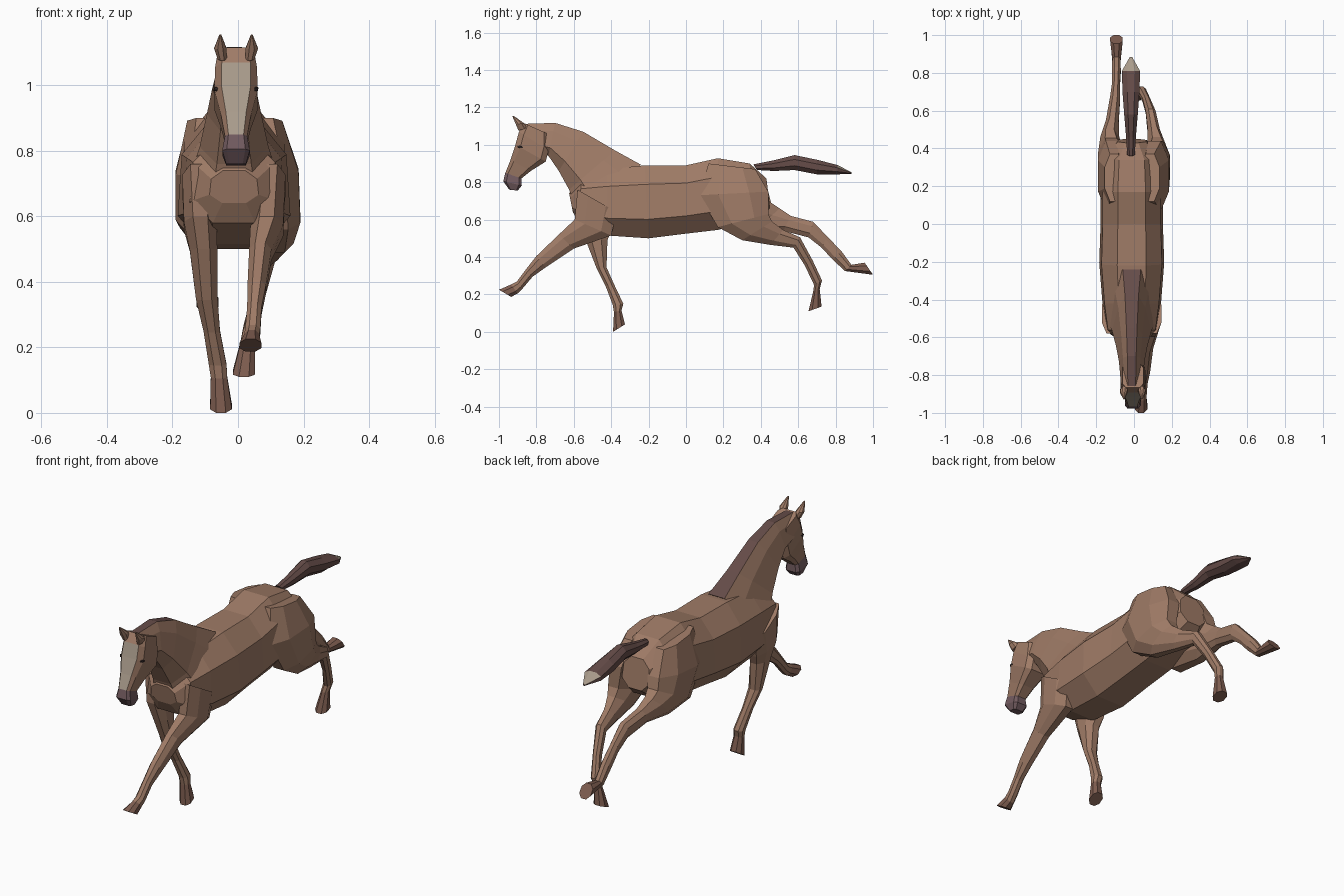
import bpy, bmesh
from mathutils import Vector


def material(name, rgb):
    m = bpy.data.materials.new(name)
    m.diffuse_color = (*rgb, 1)
    return m


COAT = material("coat", (0.35, 0.20, 0.135))
DARK = material("dark_hair", (0.13, 0.072, 0.065))
PALE = material("pale_blaze", (0.40, 0.33, 0.26))
NOSE = material("muzzle_skin", (0.17, 0.105, 0.115))
HOOF = material("hoof_horn", (0.21, 0.11, 0.08))
EYE = material("eye", (0.03, 0.02, 0.02))


def loft(name, sections, mats, flat=0.42, top=1.0, pick=lambda ring, side: 0):
    """Skin eight-sided rings; a section is (front/top y, z, back/bottom y, z, half width, x)."""
    bm = bmesh.new()
    shape = [(-flat, 1), (flat, 1), (1, flat), (1, -flat),
             (flat, -1), (-flat, -1), (-1, -flat), (-1, flat)]
    rings = []
    for y1, z1, y2, z2, hw, x in sections:
        a, b = Vector((x, y1, z1)), Vector((x, y2, z2))
        mid, half = (a + b) / 2, (a - b) / 2
        rings.append([bm.verts.new(mid + half * v + Vector((u * hw * (top if v > 0 else 1), 0, 0)))
                      for u, v in shape])
    for r in range(len(rings) - 1):
        for s in range(8):
            t = (s + 1) % 8
            f = bm.faces.new((rings[r][s], rings[r][t], rings[r + 1][t], rings[r + 1][s]))
            f.material_index = pick(r, s)
    bm.faces.new(rings[0])
    bm.faces.new(rings[-1]).material_index = pick(len(rings) - 2, 4)
    bmesh.ops.recalc_face_normals(bm, faces=bm.faces)
    me = bpy.data.meshes.new(name)
    bm.to_mesh(me)
    bm.free()
    for m in mats:
        me.materials.append(m)
    ob = bpy.data.objects.new(name, me)
    bpy.context.collection.objects.link(ob)
    return ob


# Trunk from chest to rump
X = -0.012
loft("body", [
    (-0.625, 0.74, -0.605, 0.64, 0.075, X),
    (-0.56, 0.83, -0.57, 0.58, 0.135, X),
    (-0.42, 0.87, -0.42, 0.515, 0.155, X),
    (-0.22, 0.89, -0.20, 0.50, 0.172, X),
    (0.0, 0.89, 0.0, 0.525, 0.165, X),
    (0.17, 0.928, 0.17, 0.545, 0.165, X),
    (0.34, 0.90, 0.36, 0.59, 0.15, X),
    (0.43, 0.82, 0.45, 0.66, 0.08, X)], [COAT], flat=0.48, top=0.93)

# Neck, with the mane as its top strip
loft("neck", [
    (-0.24, 0.893, -0.58, 0.64, 0.14, X),
    (-0.38, 0.97, -0.625, 0.76, 0.105, X),
    (-0.55, 1.07, -0.68, 0.86, 0.083, X),
    (-0.70, 1.117, -0.735, 0.94, 0.068, X),
    (-0.86, 1.112, -0.80, 0.97, 0.06, X)], [COAT, DARK], flat=0.5, top=0.68,
    pick=lambda r, s: 1 if s == 0 else 0)

# Head with pale face strip and dark muzzle
H = -0.006
loft("head", [
    (-0.865, 1.115, -0.74, 1.06, 0.055, H),
    (-0.893, 1.07, -0.735, 0.97, 0.064, H),
    (-0.912, 1.0, -0.75, 0.91, 0.066, H),
    (-0.938, 0.92, -0.83, 0.86, 0.046, H),
    (-0.966, 0.85, -0.88, 0.82, 0.034, H),
    (-0.977, 0.805, -0.878, 0.782, 0.042, H),
    (-0.945, 0.76, -0.90, 0.755, 0.03, H)], [COAT, PALE, NOSE], flat=0.68,
    pick=lambda r, s: 2 if r > 3 else (1 if s == 0 and r > 0 else 0))

# Ears and eyes
for side, label in ((-1, "left"), (1, "right")):
    x = H + side * 0.042
    loft(label + "_ear", [
        (-0.895, 1.075, -0.85, 1.09, 0.014, x),
        (-0.91, 1.11, -0.865, 1.115, 0.019, x + side * 0.006),
        (-0.928, 1.152, -0.922, 1.155, 0.003, x + side * 0.006)], [COAT])
    bpy.ops.mesh.primitive_ico_sphere_add(subdivisions=1, radius=0.015,
                                          location=(H + side * 0.058, -0.883, 0.988))
    eye = bpy.context.object
    eye.name = label + "_eye"
    eye.scale = (0.8, 1.3, 0.7)
    eye.data.materials.append(EYE)

# Tail streaming backwards with a lighter tip
T = -0.016
loft("tail", [
    (0.36, 0.895, 0.38, 0.865, 0.02, T),
    (0.46, 0.915, 0.47, 0.86, 0.026, T),
    (0.58, 0.945, 0.58, 0.865, 0.036, T),
    (0.70, 0.92, 0.70, 0.842, 0.045, T),
    (0.81, 0.892, 0.81, 0.842, 0.048, T),
    (0.885, 0.853, 0.885, 0.845, 0.006, T)], [DARK, PALE],
    pick=lambda r, s: 1 if r == 4 and s in (0, 1, 7) else 0)


def leg(name, sections):
    """A leg whose last segment is the hoof."""
    loft(name, sections, [COAT, HOOF], flat=0.45,
         pick=lambda r, s: 1 if r == len(sections) - 2 else 0)


# Right front leg reaching forward
leg("right_front_leg", [
    (-0.58, 0.76, -0.37, 0.64, 0.045, 0.10),
    (-0.595, 0.60, -0.40, 0.515, 0.05, 0.088),
    (-0.68, 0.52, -0.60, 0.445, 0.034, 0.068),
    (-0.80, 0.405, -0.75, 0.345, 0.028, 0.057),
    (-0.855, 0.335, -0.82, 0.295, 0.022, 0.05),
    (-0.905, 0.268, -0.875, 0.23, 0.023, 0.045),
    (-0.935, 0.253, -0.90, 0.205, 0.023, 0.042),
    (-1.0, 0.225, -0.935, 0.187, 0.033, 0.038)])

# Left front leg pushing off the ground
leg("left_front_leg", [
    (-0.58, 0.76, -0.37, 0.64, 0.045, -0.125),
    (-0.575, 0.60, -0.40, 0.54, 0.05, -0.115),
    (-0.54, 0.50, -0.42, 0.49, 0.042, -0.105),
    (-0.48, 0.345, -0.425, 0.345, 0.033, -0.095),
    (-0.43, 0.245, -0.385, 0.255, 0.025, -0.08),
    (-0.392, 0.145, -0.335, 0.15, 0.027, -0.062),
    (-0.385, 0.105, -0.345, 0.115, 0.025, -0.058),
    (-0.39, 0.0, -0.326, 0.04, 0.033, -0.052)])

# Right hind leg, hock bent and cannon hanging
leg("right_hind_leg", [
    (0.12, 0.90, 0.37, 0.87, 0.05, 0.085),
    (0.07, 0.73, 0.44, 0.75, 0.077, 0.108),
    (0.17, 0.56, 0.44, 0.63, 0.067, 0.123),
    (0.30, 0.49, 0.46, 0.59, 0.05, 0.12),
    (0.45, 0.465, 0.52, 0.545, 0.032, 0.105),
    (0.575, 0.45, 0.61, 0.505, 0.026, 0.088),
    (0.635, 0.355, 0.678, 0.38, 0.02, 0.065),
    (0.685, 0.25, 0.727, 0.275, 0.023, 0.04),
    (0.68, 0.215, 0.715, 0.228, 0.021, 0.03),
    (0.655, 0.11, 0.725, 0.135, 0.034, 0.018)])

# Left hind leg stretched out behind
leg("left_hind_leg", [
    (0.12, 0.90, 0.37, 0.87, 0.05, -0.105),
    (0.07, 0.72, 0.44, 0.75, 0.075, -0.115),
    (0.18, 0.55, 0.455, 0.69, 0.068, -0.122),
    (0.36, 0.53, 0.50, 0.66, 0.05, -0.128),
    (0.52, 0.54, 0.56, 0.62, 0.034, -0.115),
    (0.655, 0.505, 0.68, 0.588, 0.027, -0.10),
    (0.725, 0.45, 0.755, 0.51, 0.021, -0.095),
    (0.785, 0.385, 0.83, 0.432, 0.023, -0.093),
    (0.85, 0.325, 0.885, 0.358, 0.022, -0.093),
    (1.0, 0.305, 0.955, 0.37, 0.033, -0.093)])
